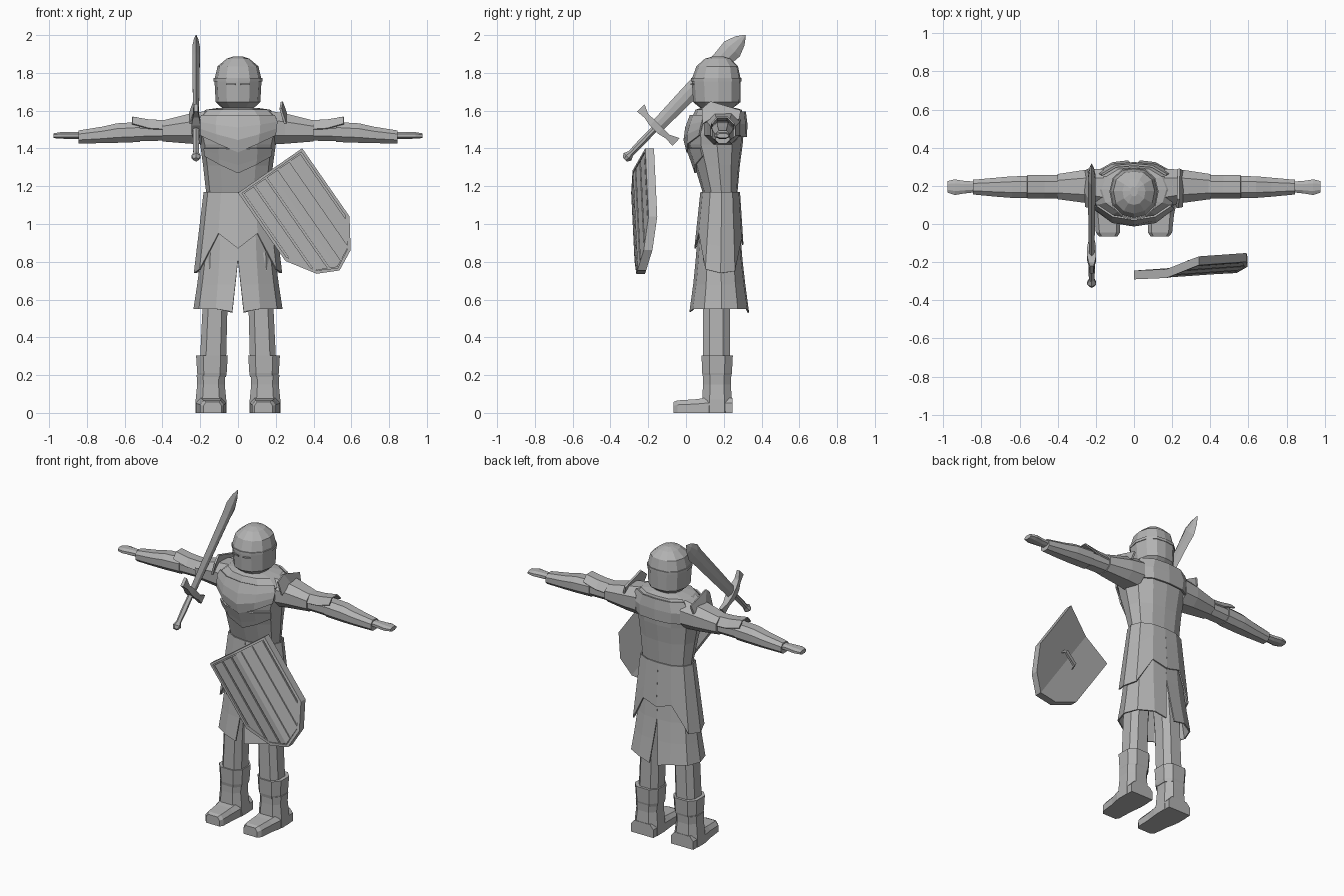
import bpy, bmesh, math
from mathutils import Vector

if "Cube" in bpy.data.objects:
    bpy.data.objects.remove(bpy.data.objects["Cube"])

grey = bpy.data.materials.new("plain grey")
grey.diffuse_color = (0.45, 0.45, 0.45, 1)
grey.use_nodes = True
grey.node_tree.nodes["Principled BSDF"].inputs["Base Color"].default_value = grey.diffuse_color

# Half outline of a body section, front centre to back centre
HALF = [(0, -1), (.5, -.88), (.88, -.5), (1, .08), (.86, .62), (.48, .94), (0, 1)]


def make(name, bm, thick=0):
    bmesh.ops.recalc_face_normals(bm, faces=bm.faces)
    me = bpy.data.meshes.new(name)
    bm.to_mesh(me)
    bm.free()
    me.materials.append(grey)
    ob = bpy.data.objects.new(name, me)
    bpy.context.collection.objects.link(ob)
    if thick:
        mod = ob.modifiers.new("thickness", 'SOLIDIFY')
        mod.thickness = thick
        mod.offset = 0
    return ob


def loft(name, rings, closed=True, thick=0):
    """Skin a list of point rings; closed rings get end caps."""
    bm = bmesh.new()
    rows = [[bm.verts.new(p) for p in r] for r in rings]
    n = len(rows[0])
    for a, b in zip(rows, rows[1:]):
        for i in range(n if closed else n - 1):
            j = (i + 1) % n
            bm.faces.new((a[i], a[j], b[j], b[i]))
    if closed:
        bm.faces.new(rows[0])
        bm.faces.new(rows[-1])
    return make(name, bm, thick)


def half(z, rx, yf, yb, s=1, grow=0, ids=range(7)):
    cy, ry = (yf + yb) / 2, (yb - yf) / 2 + grow
    return [Vector((s * HALF[i][0] * (rx + grow), cy + HALF[i][1] * ry, z)) for i in ids]


def section(z, rx, yf, yb, grow=0):
    return half(z, rx, yf, yb, 1, grow) + half(z, rx, yf, yb, -1, grow)[5:0:-1]


def arm_ring(s, x, y0, y1, z0, z1):
    cy, cz, ry, rz = (y0 + y1) / 2, (z0 + z1) / 2, (y1 - y0) / 2, (z1 - z0) / 2
    pts = [(1, .45), (.5, 1), (-.5, 1), (-1, .45), (-1, -.45), (-.5, -1), (.5, -1), (1, -.45)]
    return [(s * x, cy + a * ry, cz + b * rz) for a, b in pts]


def column(cx, z, x, y0, y1):
    """Eight sided upright limb ring."""
    cy, ry = (y0 + y1) / 2, (y1 - y0) / 2
    pts = [(1, .5), (.55, 1), (-.55, 1), (-1, .5), (-1, -.5), (-.55, -1), (.55, -1), (1, -.5)]
    return [(cx + a * x, cy + b * ry, z) for a, b in pts]


# Torso
TORSO = [(.92, .19, .06, .28), (1.16, .168, .09, .272), (1.31, .185, .045, .285),
         (1.42, .20, .005, .30), (1.48, .215, .002, .305), (1.56, .225, .03, .305),
         (1.605, .17, .05, .295), (1.615, .10, .08, .26)]
loft("torso", [section(*r) for r in TORSO])
loft("neck", [section(z, .085, .09, .25) for z in (1.58, 1.67)])


def torso_at(z):
    for a, b in zip(TORSO, TORSO[1:]):
        if a[0] <= z <= b[0]:
            t = (z - a[0]) / (b[0] - a[0])
            return [p + (q - p) * t for p, q in zip(a, b)][1:]


# Layered chevron plates over the chest
for name, top, low, grow in (("breastplate", 1.575, 1.38, .012), ("lower_chest_plate", 1.40, 1.27, .007)):
    rows = []
    for k in range(4):
        row = []
        for i, s in ((2, -1), (1, -1), (0, 1), (1, 1), (2, 1)):
            bottom = low + (.0, .045, .09)[i]
            z = bottom + (top - bottom) * k / 3
            row += half(z, *torso_at(z), s, grow, [i])
        rows.append(row)
    loft(name, rows, False, .01)

# Upper back plate
rows = []
for z in (1.46, 1.53, 1.595):
    r = torso_at(z)
    rows.append(half(z, *r, -1, .014, [4, 5]) + half(z, *r, 1, .014, [6, 5, 4]))
loft("back_plate", rows, False, .012)

# Skirt in two halves, split at front and back
SKIRT = [(1.0, .178, .07, .28, 0), (.81, .195, .055, .295, 0), (.68, .212, .042, .31, .014),
         (.55, .232, .022, .33, .03)]
for s, side in ((-1, "right"), (1, "left")):
    rows = []
    for z, rx, yf, yb, gap in SKIRT:
        pts = half(z, rx, yf, yb, s)
        for i in (0, 6):
            pts[i].x = s * gap
        if z < .6:
            pts[0].z -= .015
            pts[6].z -= .02
        rows.append(pts)
    loft(side + "_skirt", rows, False, .008)

# Outer tunic with a hem that hangs low at the sides
hem = [.87, .95, .76, .74, .75, .92, .89]
for s, side in ((-1, "right"), (1, "left")):
    rows = []
    for k in range(4):
        row = []
        for i in range(7):
            t = k / 3
            z = 1.17 + (hem[i] - 1.17) * t
            d = (1.17 - z) / .43
            row += half(z, .17 + .052 * d, .088 - .046 * d, .274 + .028 * d, s, .008, [i])
        rows.append(row)
    loft(side + "_tunic", rows, False, .008)

# Helmet with brow band and chin
loft("helmet", [section(*r) for r in (
    (1.615, .085, .075, .25), (1.645, .118, .038, .288), (1.765, .125, .03, .29),
    (1.835, .108, .055, .275), (1.875, .06, .10, .235), (1.888, .02, .145, .195))])
loft("helmet_band", [section(z, .125, .03, .29, .004) for z in (1.755, 1.772)])
for s in (-1, 1):
    # Eye slit edge
    loft("visor_slit", [[(s * x, y, z + d) for x, y in ((.015, .026), (.062, .040))]
                        for z, d in ((1.735, 0), (1.743, 0))], False, .006)

# Arms, legs and boots
for s, side in ((-1, "right"), (1, "left")):
    def limb(name, rows):
        return loft(side + "_" + name, [arm_ring(s, *r) for r in rows])
    limb("shoulder", [(.16, .09, .29, 1.42, 1.60), (.25, .11, .285, 1.425, 1.585),
                      (.40, .13, .262, 1.437, 1.548)])
    limb("upper_arm", [(.36, .138, .252, 1.442, 1.535), (.56, .142, .245, 1.438, 1.53)])
    limb("forearm", [(.52, .136, .252, 1.434, 1.54), (.64, .137, .25, 1.43, 1.533),
                     (.72, .143, .243, 1.428, 1.515), (.845, .155, .232, 1.426, 1.495)])
    limb("hand", [(.82, .168, .222, 1.452, 1.486), (.89, .16, .226, 1.45, 1.487),
                  (.94, .152, .234, 1.452, 1.486), (.978, .165, .225, 1.455, 1.48)])
    # Flared elbow guard and raised shoulder rim
    loft(side + "_elbow_guard", [[(s * x, y, z) for y, z in ((.136, a), (.165, b), (.22, b), (.254, a))]
         for x, a, b in ((.38, 1.50, 1.546), (.47, 1.505, 1.55), (.56, 1.53, 1.565))], False, .008)
    loft(side + "_shoulder_rim", [[(s * x, y, z) for x, y, z in row] for row in (
        ((.25, .09, 1.53), (.255, .17, 1.58), (.25, .28, 1.55)),
        ((.225, .085, 1.61), (.232, .13, 1.648), (.235, .29, 1.60)))], False, .012)

    loft(side + "_leg", [column(s * cx, z, w, .09, .232) for z, cx, w in
                         ((.2, .135, .07), (.55, .122, .066), (.85, .105, .075))])
    loft(side + "_boot_cuff", [column(s * .138, z, w, a, b) for z, w, a, b in
         ((.19, .074, .09, .238), (.21, .078, .086, .243), (.305, .084, .082, .248))])
    loft(side + "_boot_shaft", [column(s * .143, z, w, a, b) for z, w, a, b in
         ((0, .083, .085, .245), (.07, .081, .086, .243), (.15, .073, .09, .237), (.2, .076, .09, .24))])
    loft(side + "_foot", [[(s * (cx + a * w), y, h * b) for a, b in
                           ((-1, 0), (1, 0), (1, .65), (.7, 1), (-.7, 1), (-1, .65))]
         for y, cx, w, h in ((-.066, .135, .048, .058), (-.045, .137, .063, .066),
                             (.05, .14, .07, .072), (.11, .143, .08, .08), (.245, .143, .08, .08))])

# Sword: s runs along the blade, w across it, t is thickness
ANG = math.radians(45.9)
CA, SA = math.cos(ANG), math.sin(ANG)


def sw(s, w, t):
    return (-.222 + t, -.32 + s * CA - w * SA, 1.345 + s * SA + w * CA)


def along(name, rows):
    loft(name, [[sw(s, a, 0), sw(s, a * .35, t), sw(s, -a * .35, t),
                 sw(s, -a, 0), sw(s, -a * .35, -t), sw(s, a * .35, -t)] for s, a, t in rows])


along("sword_blade", [(.23, .036, .014), (.45, .043, .017), (.74, .05, .02), (.81, .057, .02),
                      (.87, .034, .012), (.912, .003, .002)])
along("sword_grip", [(.03, .016, .014), (.12, .019, .017), (.23, .017, .015)])
along("sword_pommel", [(-.005, .016, .014), (.015, .028, .024), (.04, .017, .015)])
loft("sword_guard", [[sw(s - h, w, -t), sw(s + h, w, -t), sw(s + h, w, t), sw(s - h, w, t)]
     for w, s, h, t in ((-.13, .25, .028, .01), (-.08, .24, .014, .016), (-.03, .235, .02, .024),
                        (.03, .235, .02, .024), (.08, .24, .014, .016), (.13, .25, .028, .01))])


# Shield: u across, v down, d depth behind the face
def sh(u, v, d=0):
    bulge = .03 * (1 - abs(u) / .207)
    return (.17 + .82 * u + .57 * v, -.243 + .18 * u + .04 * v - bulge + d, 1.283 + .57 * u - .82 * v)


def foot_v(u):
    a = abs(u)
    return .645 - .5 * a if a < .11 else .59 - (a - .11) * 1.55


US = [-.207, -.11, -.05, 0, .05, .11, .207]
loft("shield_board", [[sh(u, 0), sh(u, foot_v(u)), sh(u, foot_v(u), .036), sh(u, 0, .036)] for u in US])
# Raised planks
edges = [-.187, -.115, -.04, .04, .115, .187]
for a, b in zip(edges, edges[1:]):
    us = [a + .005, (a + b) / 2, b - .005]
    loft("shield_plank", [[sh(u, .02, -.008), sh(u, foot_v(u) - .022, -.008),
                           sh(u, foot_v(u) - .022, .006), sh(u, .02, .006)] for u in us])
# Raised rim
outer = [(u, 0) for u in US] + [(u, foot_v(u)) for u in reversed(US)]
inner = [(u * .925, .014 if v == 0 else foot_v(u) - .016) for u, v in outer]
rim = [[sh(*o, .005), sh(*o, -.01), sh(*i, -.01), sh(*i, .005)] for o, i in zip(outer, inner)]
loft("shield_rim", rim + rim[:1])
# Handle behind the shield
loft("shield_handle", [[sh(u, v - .012, d), sh(u, v + .012, d), sh(u, v + .012, d + .014), sh(u, v - .012, d + .014)]
     for u, v, d in ((-.06, .28, .03), (-.05, .28, .06), (.05, .28, .06), (.06, .28, .03))])
